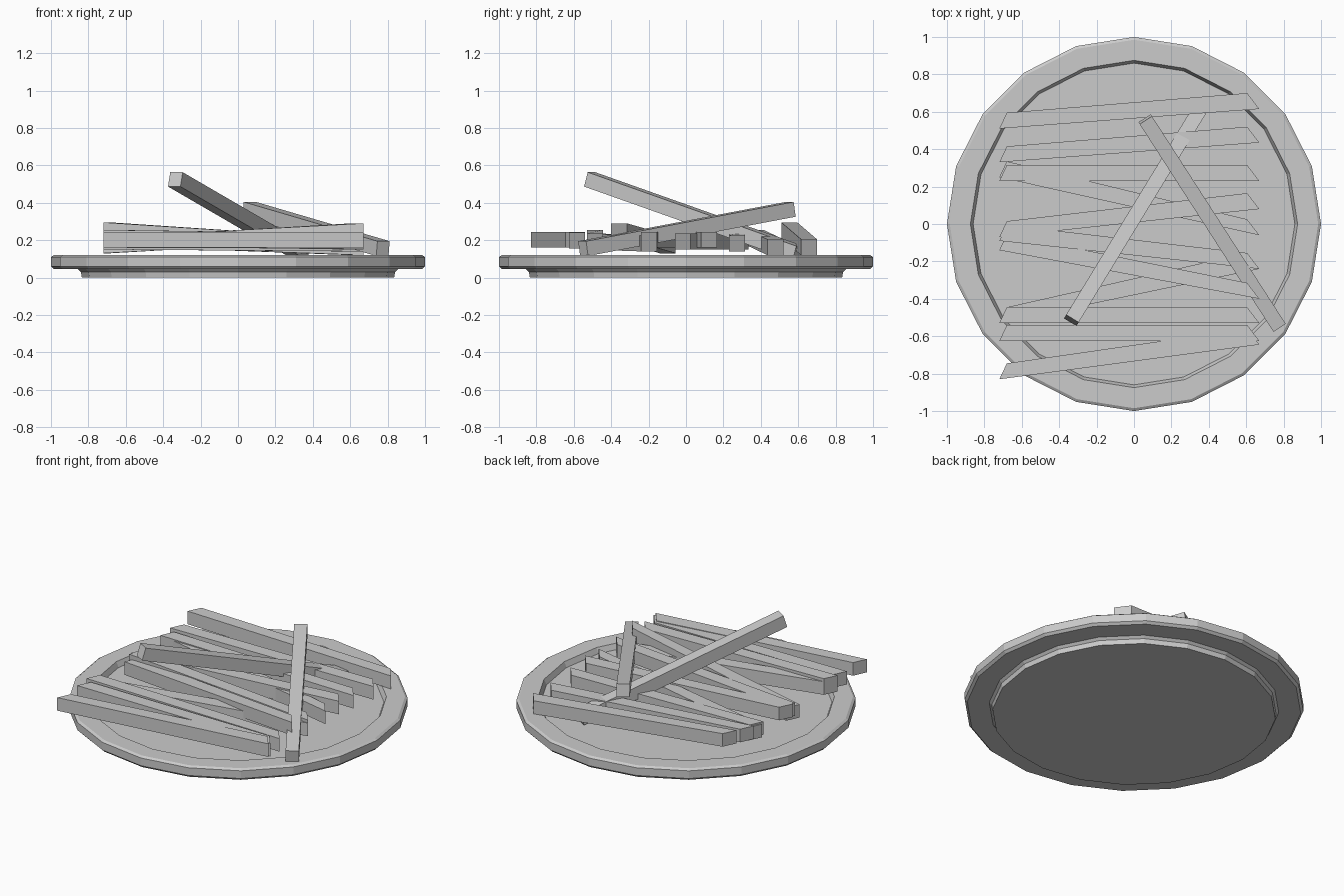
import bpy, bmesh, math
from mathutils import Vector

if "Cube" in bpy.data.objects:
    bpy.data.objects.remove(bpy.data.objects["Cube"])


def make_object(name, bm):
    bmesh.ops.recalc_face_normals(bm, faces=bm.faces)
    me = bpy.data.meshes.new(name)
    bm.to_mesh(me)
    bm.free()
    ob = bpy.data.objects.new(name, me)
    bpy.context.scene.collection.objects.link(ob)
    return ob


# Plate: 20-sided turned profile with foot, rim and shallow well
def make_plate(profile, sides=20):
    bm = bmesh.new()
    rings = [[bm.verts.new((r * math.cos(a), r * math.sin(a), z))
              for a in (2 * math.pi * i / sides for i in range(sides))]
             for r, z in profile]
    for lo, hi in zip(rings, rings[1:]):
        for i in range(sides):
            j = (i + 1) % sides
            bm.faces.new((lo[i], lo[j], hi[j], hi[i]))
    bm.faces.new(rings[0])
    bm.faces.new(rings[-1])
    return make_object("plate", bm)


make_plate([(0.835, 0.0), (0.84, 0.03), (0.855, 0.045), (0.985, 0.045), (1.0, 0.06),
            (1.0, 0.11), (0.985, 0.12), (0.875, 0.12), (0.86, 0.085)])


def make_bar(name, left, right):
    bm = bmesh.new()
    a = [bm.verts.new(p) for p in left]
    b = [bm.verts.new(p) for p in right]
    for i in range(4):
        j = (i + 1) % 4
        bm.faces.new((a[i], a[j], b[j], b[i]))
    bm.faces.new(a)
    bm.faces.new(b)
    return make_object(name, bm)


# Lying sticks with slanted ends: front y and bottom z at left, then at right
W, H = 0.085, 0.085
lying = [
    (0.51, 0.21, 0.615, 0.12),
    (0.33, 0.17, 0.435, 0.12),
    (0.23, 0.16, 0.23, 0.14),
    (0.25, 0.15, -0.06, 0.15),
    (-0.07, 0.16, 0.08, 0.16),
    (-0.14, 0.13, -0.40, 0.205),
    (-0.09, 0.16, -0.24, 0.16),
    (-0.53, 0.15, -0.24, 0.14),
    (-0.53, 0.17, -0.53, 0.15),
    (-0.625, 0.16, -0.625, 0.155),
    (-0.83, 0.16, -0.645, 0.16),
]
for n, (yl, zl, yr, zr) in enumerate(lying):
    def end(x0, x1, y, z):
        return [(x0, y, z), (x1, y + W, z), (x1, y + W, z + H), (x0, y, z + H)]
    make_bar(f"lying_stick_{n + 1}", end(-0.72, -0.68, yl, zl), end(0.67, 0.605, yr, zr))


# Leaning sticks: square bars along a centre line
def leaning(name, p, q):
    p, q = Vector(p), Vector(q)
    d = (q - p).normalized()
    side = d.cross(Vector((0, 0, 1))).normalized() * 0.039
    up = side.cross(d).normalized() * 0.04
    offs = [-side - up, side - up, side + up, -side + up]
    make_bar(name, [p + o for o in offs], [q + o for o in offs])


leaning("leaning_stick_right", (0.06, 0.56, 0.365), (0.775, -0.55, 0.155))
leaning("leaning_stick_left", (-0.335, -0.515, 0.525), (0.345, 0.6, 0.13))
